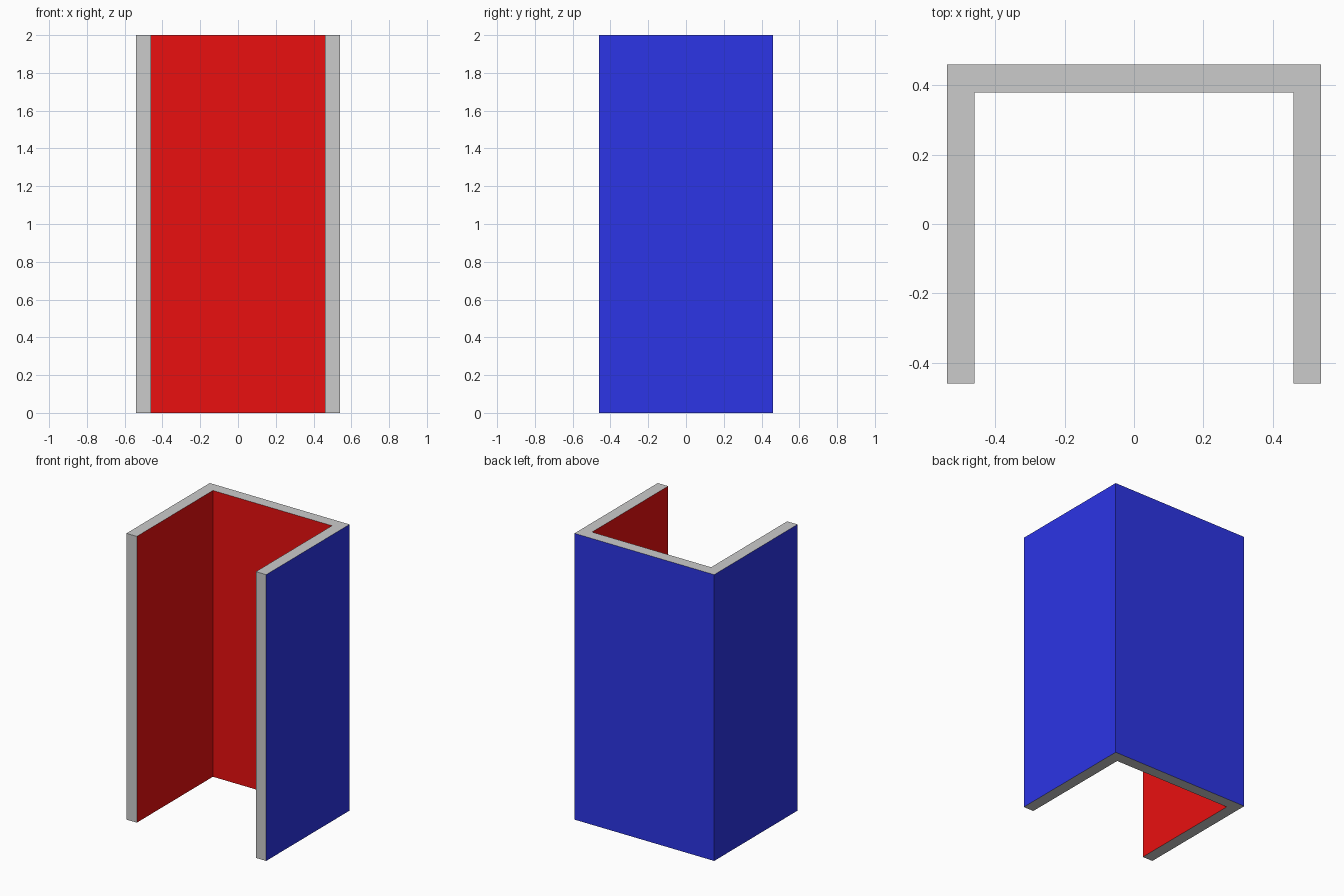
import bpy, bmesh

if "Cube" in bpy.data.objects:
    bpy.data.objects.remove(bpy.data.objects["Cube"])

W, D, T, H = 0.54, 0.46, 0.08, 2.0  # half width, half depth, wall thickness, height


def material(name, color):
    mat = bpy.data.materials.new(name)
    mat.diffuse_color = color
    mat.use_nodes = True
    mat.node_tree.nodes["Principled BSDF"].inputs["Base Color"].default_value = mat.diffuse_color
    return mat


# U-shaped cross-section, counter-clockwise, starting at the left front end
profile = [(-W, -D), (-W + T, -D), (-W + T, D - T), (W - T, D - T),
           (W - T, -D), (W, -D), (W, D), (-W, D)]
# Material slot per side: 0 bare edge, 1 inside, 2 outside
slots = [0, 1, 1, 1, 0, 2, 2, 2]

# Extrude the section into a three-sided panel
bm = bmesh.new()
bottom = [bm.verts.new((x, y, 0)) for x, y in profile]
top = [bm.verts.new((x, y, H)) for x, y in profile]
bm.faces.new(top)
bm.faces.new(bottom[::-1])
for i, slot in enumerate(slots):
    j = (i + 1) % len(profile)
    side = bm.faces.new((bottom[i], bottom[j], top[j], top[i]))
    side.material_index = slot

mesh = bpy.data.meshes.new("three_sided_panel")
# Edges stay grey, inside red, outside blue
mesh.materials.append(None)
mesh.materials.append(material("inside_red", (0.82, 0.005, 0.005, 1)))
mesh.materials.append(material("outside_blue", (0.025, 0.035, 0.79, 1)))
bm.to_mesh(mesh)
bm.free()

panel = bpy.data.objects.new("three_sided_panel", mesh)
bpy.context.collection.objects.link(panel)
